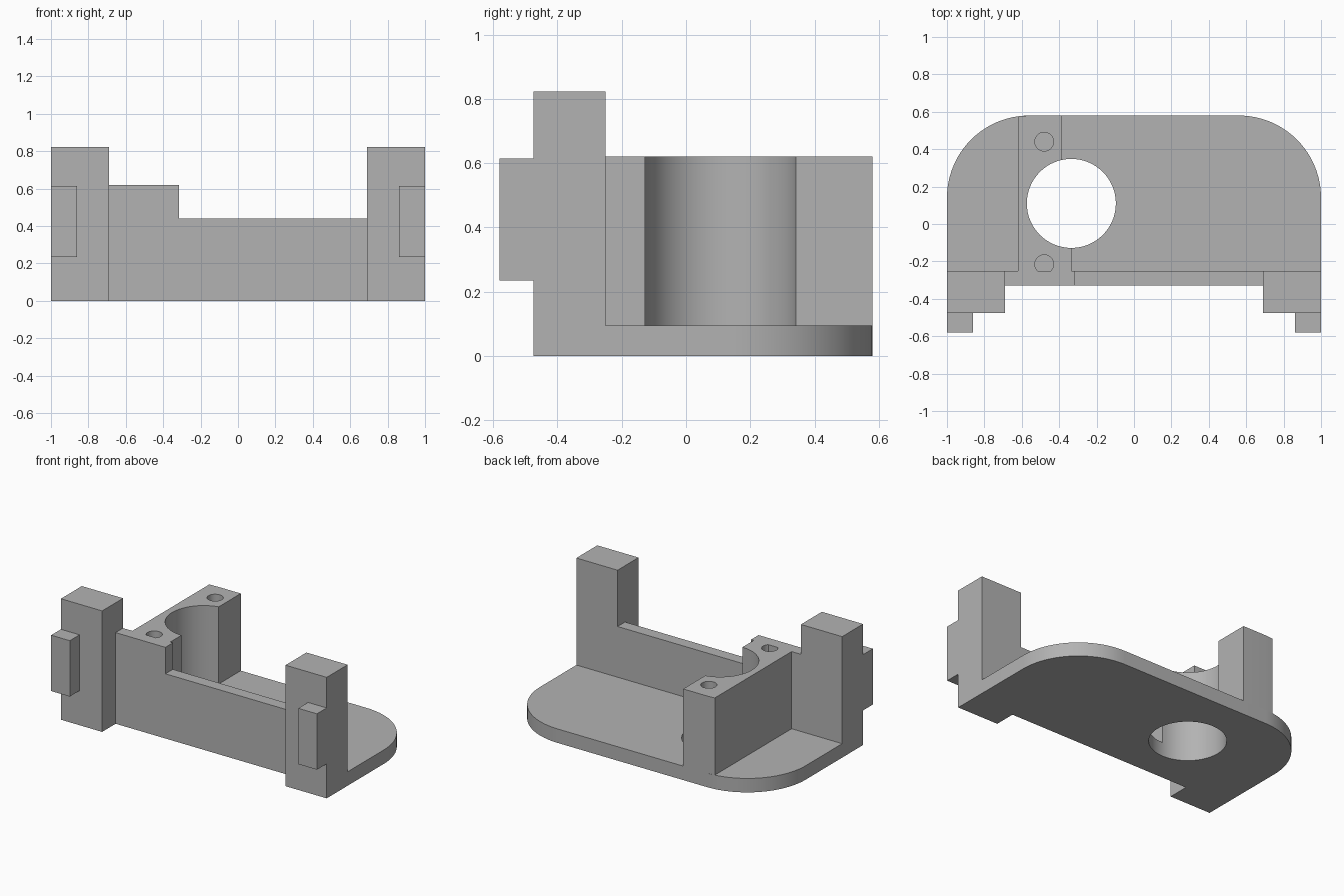
import bpy, bmesh
from math import sin, cos, pi

cube = bpy.data.objects.get("Cube")
if cube:
    bpy.data.objects.remove(cube, do_unlink=True)

# One grey for the whole bracket
grey = bpy.data.materials.new("plain grey")
grey.use_nodes = True
grey.diffuse_color = (0.45, 0.45, 0.45, 1)
grey.node_tree.nodes["Principled BSDF"].inputs["Base Color"].default_value = grey.diffuse_color


def prism(name, outline, z0, z1):
    """Extrude a counter-clockwise xy outline from z0 to z1."""
    bm = bmesh.new()
    face = bm.faces.new([bm.verts.new((x, y, z0)) for x, y in outline])
    top = bmesh.ops.extrude_face_region(bm, geom=[face])
    verts = [g for g in top["geom"] if isinstance(g, bmesh.types.BMVert)]
    bmesh.ops.translate(bm, verts=verts, vec=(0, 0, z1 - z0))
    bmesh.ops.recalc_face_normals(bm, faces=bm.faces)
    mesh = bpy.data.meshes.new(name)
    bm.to_mesh(mesh)
    bm.free()
    mesh.materials.append(grey)
    obj = bpy.data.objects.new(name, mesh)
    bpy.context.collection.objects.link(obj)
    return obj


def box(name, x0, x1, y0, y1, z0, z1):
    return prism(name, [(x0, y0), (x1, y0), (x1, y1), (x0, y1)], z0, z1)


def arc(cx, cy, r, a0, a1, n):
    return [(cx + r * cos(a0 + (a1 - a0) * i / n),
             cy + r * sin(a0 + (a1 - a0) * i / n)) for i in range(n + 1)]


def drill(obj, x, y, r, z0, z1):
    """Cut a round vertical hole and discard the cutter."""
    cutter = prism("drill_cutter", arc(x, y, r, 0, 2 * pi, 64)[:-1], z0, z1)
    cutter.hide_render = True
    mod = obj.modifiers.new("hole", "BOOLEAN")
    mod.operation, mod.solver, mod.object = "DIFFERENCE", "EXACT", cutter
    bpy.context.view_layer.objects.active = obj
    bpy.ops.object.modifier_apply(modifier=mod.name)
    bpy.data.objects.remove(cutter, do_unlink=True)


BACK, INNER, WALL = 0.58, -0.25, -0.33
POST, TAB = -0.475, -0.58
BLOCK_TOP, FLOOR = 0.62, 0.095
R = 0.44

# Base plate with two rounded back corners
plate = prism("base_plate", [(-1, INNER), (1, INNER)]
              + arc(1 - R, BACK - R, R, 0, pi / 2, 24)
              + arc(R - 1, BACK - R, R, pi / 2, pi, 24), 0, FLOOR)

# Front wall, low on one side and raised in front of the block
low_wall = box("front_wall", -0.315, 0.69, WALL, INNER, 0, 0.44)
high_wall = box("raised_front_wall", -0.69, -0.315, WALL, INNER, 0, BLOCK_TOP)

# Mounting block, wider at its front end
block = prism("mounting_block", [(-0.62, INNER), (-0.335, INNER), (-0.335, 0.11),
                                 (-0.385, 0.11), (-0.385, BACK), (-0.56, BACK),
                                 (-0.62, BACK - 0.004)], FLOOR, BLOCK_TOP)

# Large bore through block and plate, blind screw holes in the block
for part in (plate, block):
    drill(part, -0.335, 0.11, 0.238, -0.1, 1)
for y in (0.44, -0.215):
    drill(block, -0.48, y, 0.05, 0.3, 1)

# Corner posts with front tabs
for side, s in (("left", 1), ("right", -1)):
    xs = sorted((s * 0.69, s))
    box(side + "_post", *xs, POST, INNER, 0, 0.823)
    xs = sorted((s * 0.86, s))
    box(side + "_tab", *xs, TAB, POST, 0.235, 0.615)

# Smooth the curved walls, keep the edges crisp
bpy.ops.object.select_all(action="DESELECT")
for part in (plate, block):
    part.select_set(True)
bpy.context.view_layer.objects.active = block
bpy.ops.object.shade_smooth_by_angle(angle=pi / 6)
